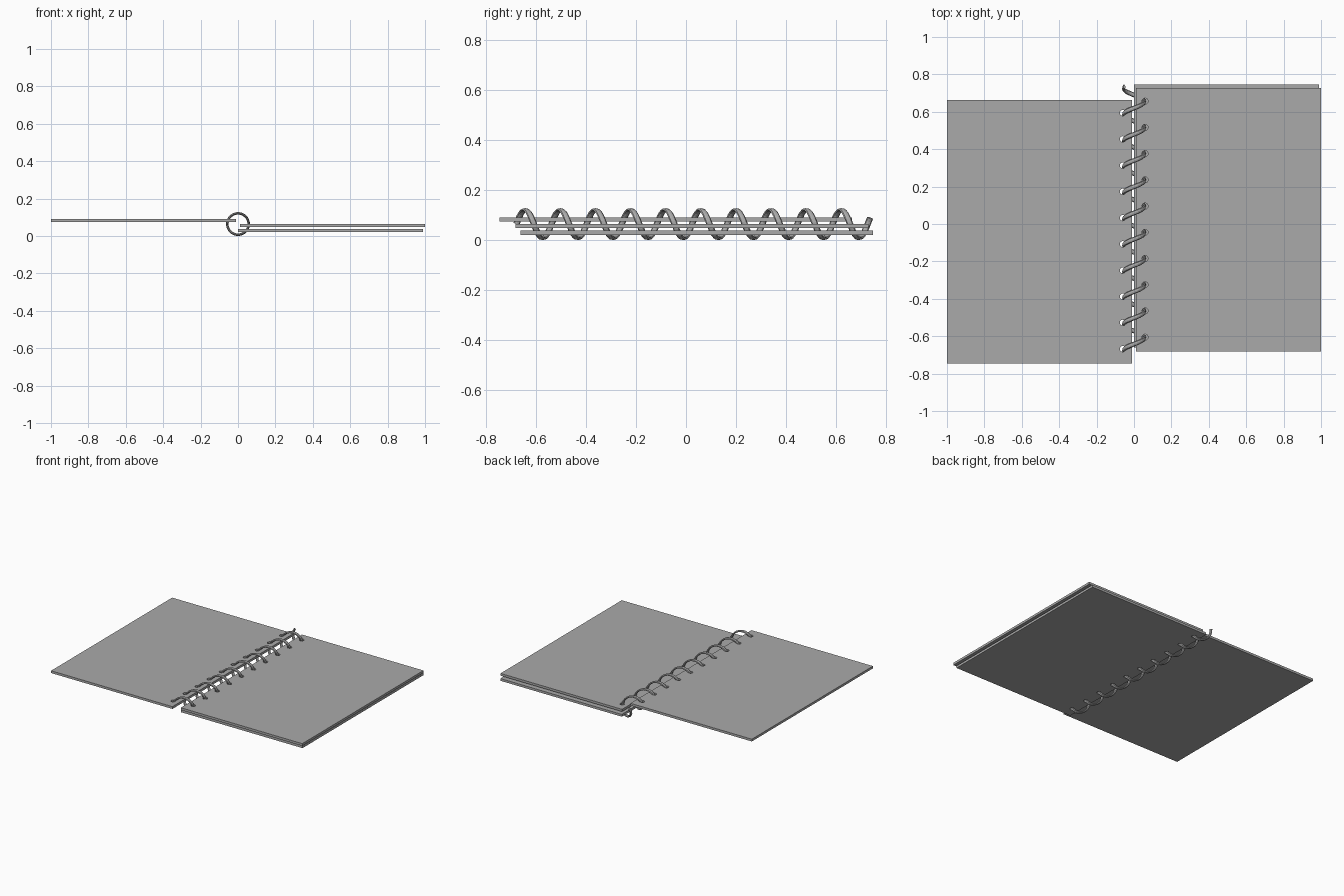
import bpy, bmesh, math
from mathutils import Vector

if "Cube" in bpy.data.objects:
    bpy.data.objects.remove(bpy.data.objects["Cube"])

PITCH, TURNS = 0.1402, 10.07
COIL_R, COIL_Z, COIL_Y0 = 0.0572, 0.0642, -0.677

board_grey = bpy.data.materials.new("board grey")
board_grey.diffuse_color = (0.4, 0.4, 0.4, 1)
board_grey.use_nodes = True
board_grey.node_tree.nodes["Principled BSDF"].inputs["Base Color"].default_value = board_grey.diffuse_color


def add_object(name, bm, mat=None):
    mesh = bpy.data.meshes.new(name)
    bmesh.ops.recalc_face_normals(bm, faces=bm.faces)
    bm.to_mesh(mesh)
    bm.free()
    ob = bpy.data.objects.new(name, mesh)
    bpy.context.collection.objects.link(ob)
    if mat:
        mesh.materials.append(mat)
    return ob


def punched_sheet(name, lo, hi, hole_x, hole_y):
    """Flat board with a row of ten binding holes along the spine."""
    bm = bmesh.new()
    bmesh.ops.create_cube(bm, size=1)
    for v in bm.verts:
        v.co = Vector([(a + b) / 2 + c * (b - a) for a, b, c in zip(lo, hi, v.co)])
    sheet = add_object(name, bm, board_grey)

    bm = bmesh.new()
    for i in range(10):
        new = bmesh.ops.create_cone(bm, cap_ends=True, segments=16, radius1=0.016,
                                    radius2=0.016, depth=0.1)["verts"]
        bmesh.ops.translate(bm, verts=new,
                            vec=(hole_x, hole_y + i * PITCH, (lo[2] + hi[2]) / 2))
    cutter = add_object(name + "_hole_cutter", bm, board_grey)
    cutter.hide_render = True
    cutter.hide_viewport = True
    cut = sheet.modifiers.new("binding holes", "BOOLEAN")
    cut.operation, cut.solver, cut.object = "DIFFERENCE", "EXACT", cutter


# Boards: one folded to the left, two stacked on the right
punched_sheet("left_cover", (-1.0, -0.745, 0.074), (-0.012, 0.663, 0.091), -0.060, -0.668)
punched_sheet("right_page", (0.011, -0.681, 0.048), (1.0, 0.728, 0.065), 0.059, -0.605)
punched_sheet("right_cover", (0.0, -0.661, 0.021), (0.988, 0.747, 0.038), 0.047, -0.585)

# Spiral wire: faceted section swept along a helix around the y axis
bm = bmesh.new()
SIDES, STEPS = 8, int(TURNS * 24)
rings = []
for s in range(STEPS + 1):
    t = TURNS * s / STEPS
    a = math.pi - 2 * math.pi * t
    radial = Vector((math.cos(a), 0, math.sin(a)))
    tangent = Vector((math.sin(a) * COIL_R, PITCH / (2 * math.pi),
                      -math.cos(a) * COIL_R)).normalized()
    side = tangent.cross(radial)
    centre = radial * COIL_R + Vector((0, COIL_Y0 + PITCH * t, COIL_Z))
    ring = []
    for k in range(SIDES):
        b = 2 * math.pi * k / SIDES
        ring.append(bm.verts.new(centre + radial * 0.0065 * math.cos(b)
                                 + side * 0.0125 * math.sin(b)))
    rings.append(ring)
for r0, r1 in zip(rings, rings[1:]):
    for k in range(SIDES):
        n = (k + 1) % SIDES
        bm.faces.new((r0[k], r0[n], r1[n], r1[k]))
bm.faces.new(rings[0])
bm.faces.new(rings[-1])
add_object("spiral_wire", bm, board_grey)
